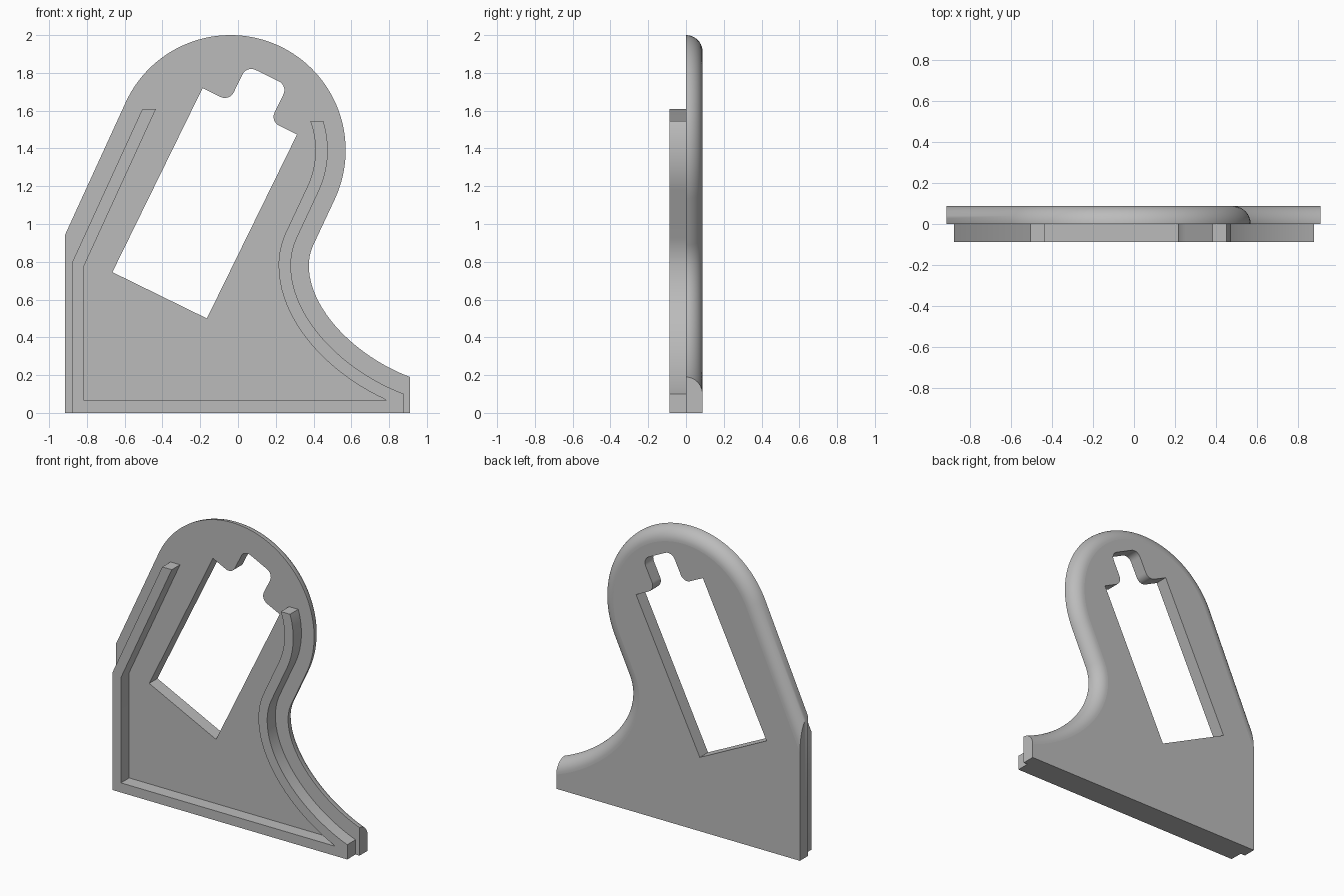
import bpy, bmesh
from math import sin, cos, asin, radians, pi
from mathutils import Vector

if "Cube" in bpy.data.objects:
    bpy.data.objects.remove(bpy.data.objects["Cube"])

T = 0.088                        # thickness of plate and of rib
LEAN = radians(24.6)             # tilt of the straight flanks
HEAD, HEAD_R = Vector((-0.04, 1.39)), 0.61
NECK, NECK_R = Vector((0.635, 0.78)), 0.26
FOOT = [Vector(p) for p in ((0.375, 0.78), (0.375, 0.55), (0.62, 0.30), (0.91, 0.19))]

grey = bpy.data.materials.new("plain_grey")
grey.use_nodes = True
grey.diffuse_color = (0.5, 0.5, 0.5, 1)
grey.node_tree.nodes["Principled BSDF"].inputs["Base Color"].default_value = (0.5, 0.5, 0.5, 1)


def arc(center, r, a0, a1, n):
    return [center + r * Vector((cos(a), sin(a)))
            for a in (a0 + (a1 - a0) * i / n for i in range(n + 1))]


def flank(d, x=None, z=None):
    """Point on the left sloping edge, moved inward by d, at a given x or z."""
    p = HEAD + (HEAD_R - d) * Vector((-cos(LEAN), sin(LEAN)))
    run = Vector((sin(LEAN), cos(LEAN)))
    return p + run * ((x - p.x) / run.x if x is not None else (z - p.y) / run.y)


def rim(d, start, x_end, n_head):
    """Head arc, neck and sweeping foot, moved inward by d."""
    pts = arc(HEAD, HEAD_R - d, start, -LEAN, n_head)
    pts += arc(NECK, NECK_R + d, pi - LEAN, pi, 8)
    a, b, c, e = FOOT
    for i in range(1, 25):
        t = i / 24
        s = 1 - t
        p = a * s**3 + b * 3 * s * s * t + c * 3 * s * t * t + e * t**3
        g = ((b - a) * s * s + (c - b) * 2 * s * t + (e - c) * t * t).normalized()
        pts.append(p + d * Vector((g.y, -g.x)))
    pts.append(pts[-1] + g * ((x_end - pts[-1].x) / g.x) + Vector((0, 0)))
    if d == 0:
        pts.pop(-2)              # end already lies on the side
    return pts


def round_corners(corners):
    """Fillet every corner given with a radius."""
    out = []
    for i, (p, r) in enumerate(corners):
        if not r:
            out.append(p)
            continue
        u = (corners[i - 1][0] - p).normalized()
        v = (corners[(i + 1) % len(corners)][0] - p).normalized()
        for k in range(9):
            a = k / 8 * pi / 2
            out.append(p + r * (u * (1 - sin(a)) + v * (1 - cos(a))))
    return out


def solid(name, stacks):
    """Each stack is a list of (y, outline); the first and last layers are capped."""
    bm = bmesh.new()
    caps = ([], [])
    for layers in stacks:
        rings = [[bm.verts.new((p.x, y, p.y)) for p in pts] for y, pts in layers]
        n = len(rings[0])
        for lo, hi in zip(rings, rings[1:]):
            for i in range(n):
                j = (i + 1) % n
                bm.faces.new((lo[i], lo[j], hi[j], hi[i]))
        for cap, ring in zip(caps, (rings[0], rings[-1])):
            cap += [bm.edges.get((ring[i], ring[(i + 1) % n])) for i in range(n)]
    for cap in caps:
        bmesh.ops.triangle_fill(bm, edges=cap, use_beauty=True)
    bmesh.ops.recalc_face_normals(bm, faces=bm.faces)
    mesh = bpy.data.meshes.new(name)
    bm.to_mesh(mesh)
    bm.free()
    mesh.materials.append(grey)
    ob = bpy.data.objects.new(name, mesh)
    bpy.context.collection.objects.link(ob)
    bpy.ops.object.select_all(action='DESELECT')
    ob.select_set(True)
    bpy.context.view_layer.objects.active = ob
    bpy.ops.object.shade_smooth_by_angle(angle=radians(30))
    for p in mesh.polygons:      # keep the broad faces flat
        if abs(p.normal.y) > 0.999:
            p.use_smooth = False
    return ob


# Side plate: rounded back edge made of shrinking outlines
def plate_outline(d):
    pts = [flank(d, x=-0.915)] + rim(d, pi - LEAN, 0.91, 64)
    if d == 0:
        pts.insert(-1, (pts[-1] + pts[-2]) / 2)
    return pts + [Vector((0.91, 0)), Vector((-0.915, 0))]


angles = [i / 10 * pi / 2 for i in range(11)]
body = [(T * sin(a), plate_outline(T * (1 - cos(a)))) for a in angles]

# Tilted window with a rounded notch at its upper end
U = Vector((0.898, -0.44))
V = Vector((0.44, 0.898))
W, H, R = 0.557, 1.085, 0.052
local = [(0, 0, 0), (W, 0, 0), (W, H, 0), (0.399, H, R), (0.399, 1.295, R),
         (0.158, 1.295, R), (0.158, H, R), (0, H, 0)]
window = round_corners([(Vector((-0.665, 0.745)) + U * u + V * v, r) for u, v, r in local])
solid("side_plate", [body, [(0, window), (T, window)]])

# Raised rib following the edge on the front
OUT, INN, TOP_L, TOP_R, FLOOR = 0.095, 0.16, 1.61, 1.545, 0.065


def right_rib(d):
    return rim(d, asin((TOP_R - HEAD.y) / (HEAD_R - d)), 0.88, 20)


inner = [p for p in right_rib(INN) if p.y > FLOOR + 0.005]
rib = [Vector((-0.88, 0)), flank(OUT, x=-0.88), flank(OUT, z=TOP_L),
       flank(INN, z=TOP_L), flank(INN, x=-0.815), Vector((-0.815, FLOOR)),
       Vector((0.787, FLOOR))]
rib += inner[::-1] + right_rib(OUT) + [Vector((0.88, 0))]
solid("front_rib", [[(-T, rib), (0, rib)]])
